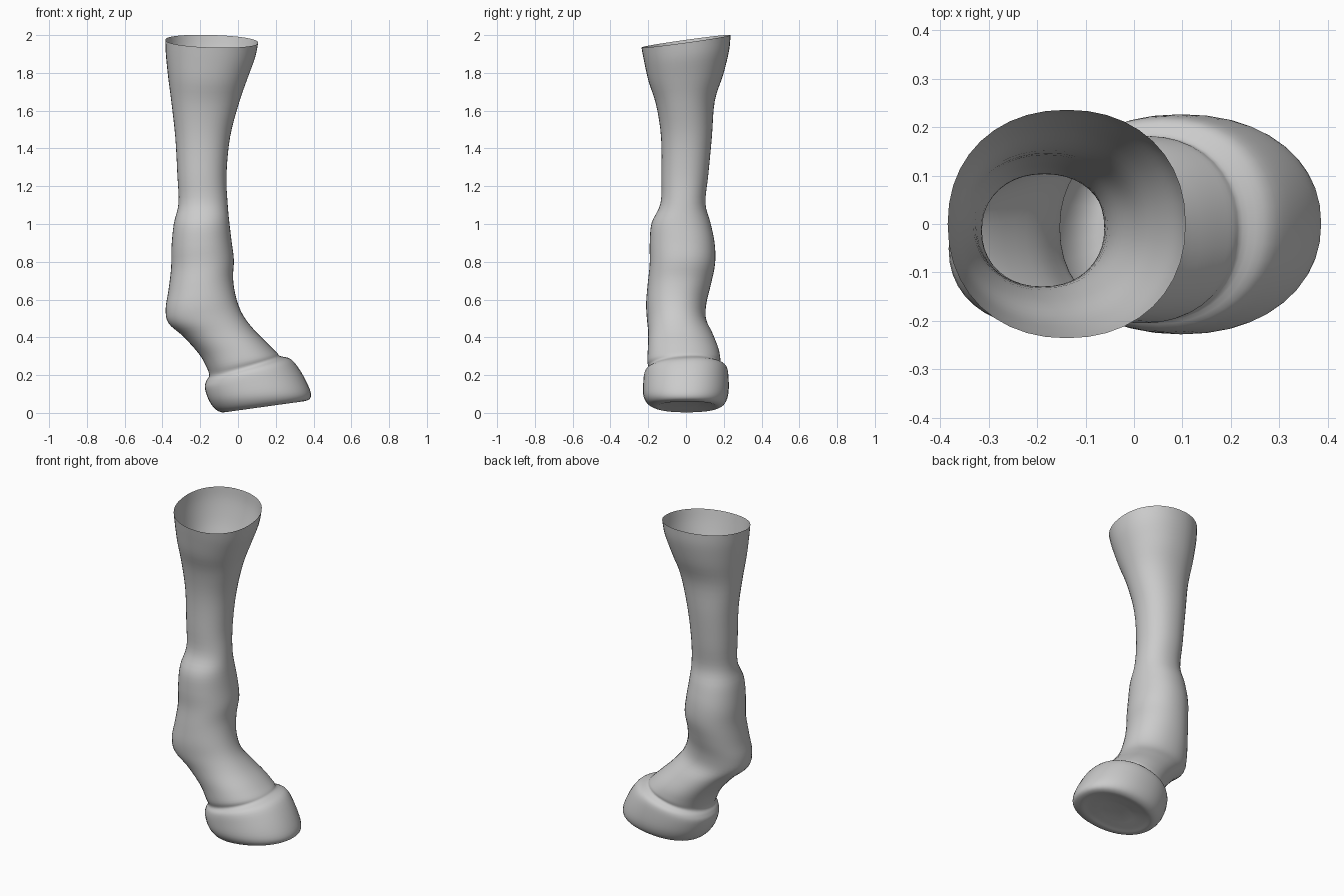
import bpy, bmesh, math
from mathutils import Vector

SIDES, STEPS = 40, 4

# Cross-sections, top to bottom: rear x, rear z, toe x, toe z, min y, max y
LEG = [
    (-.385, 1.975, .107, 1.96, -.236, .236),
    (-.382, 1.90, .090, 1.88, -.222, .228),
    (-.370, 1.78, .050, 1.77, -.198, .198),
    (-.352, 1.64, .005, 1.64, -.158, .152),
    (-.332, 1.46, -.042, 1.46, -.132, .137),
    (-.321, 1.26, -.061, 1.26, -.130, .118),
    (-.315, 1.11, -.055, 1.11, -.135, .103),
    (-.340, 1.00, -.046, 1.01, -.182, .130),
    (-.352, .88, -.034, .91, -.192, .152),
    (-.354, .77, -.022, .81, -.192, .154),
    (-.368, .65, -.026, .71, -.203, .132),
    (-.383, .55, -.010, .61, -.211, .108),
    (-.368, .475, .025, .52, -.207, .106),
    (-.290, .405, .085, .44, -.200, .140),
    (-.205, .31, .155, .37, -.202, .172),
    (-.163, .235, .205, .32, -.205, .182),
]
# Coronet crease, wall and sole of the hoof
HOOF = [
    (-.153, .197, .225, .300, -.197, .182),
    (-.166, .172, .283, .282, -.219, .215),
    (-.176, .138, .335, .215, -.226, .225),
    (-.158, .075, .380, .125, -.226, .225),
    (-.125, .025, .384, .080, -.203, .208),
    (-.085, .003, .352, .062, -.165, .175),
    (-.040, .012, .300, .062, -.125, .135),
    (.040, .030, .220, .058, -.065, .070),
]


def catmull(a, b, c, d, t):
    return [0.5 * (2 * q + (r - p) * t + (2 * p - 5 * q + 4 * r - s) * t * t
                   + (3 * q - p - 3 * r + s) * t ** 3) for p, q, r, s in zip(a, b, c, d)]


def smooth_rows(rows):
    out = []
    for i in range(len(rows) - 1):
        quad = rows[max(i - 1, 0)], rows[i], rows[i + 1], rows[min(i + 2, len(rows) - 1)]
        out += [catmull(*quad, k / STEPS) for k in range(STEPS)]
    return out + [list(rows[-1])]


def ring(bm, row):
    xl, zl, xr, zr, y0, y1 = row
    # The cut top and the hoof both lean up towards +y
    tilt = 0.033 * max(0, (zl - 1.5) / 0.475) + 0.015 * max(0, 1 - abs(zl - .15) / .15)
    verts = []
    for k in range(SIDES):
        a = 2 * math.pi * k / SIDES
        c, s = (math.copysign(abs(f) ** 0.93, f) for f in (math.cos(a), math.sin(a)))
        verts.append(bm.verts.new(Vector((
            (xl + xr) / 2 + c * (xr - xl) / 2,
            (y0 + y1) / 2 + s * (y1 - y0) / 2,
            (zl + zr) / 2 + c * (zr - zl) / 2 + s * tilt))))
    return verts


# Hollow leg, open at the top, running into the closed hoof
bm = bmesh.new()
rings = [ring(bm, r) for r in smooth_rows(LEG + HOOF)]
for a, b in zip(rings, rings[1:]):
    for k in range(SIDES):
        n = (k + 1) % SIDES
        bm.faces.new((a[k], b[k], b[n], a[n]))
bm.faces.new(reversed(rings[-1]))
for f in bm.faces:
    f.smooth = True
mesh = bpy.data.meshes.new("hoofed_leg")
bm.to_mesh(mesh)
bm.free()
leg = bpy.data.objects.new("hoofed_leg", mesh)
bpy.context.collection.objects.link(leg)
